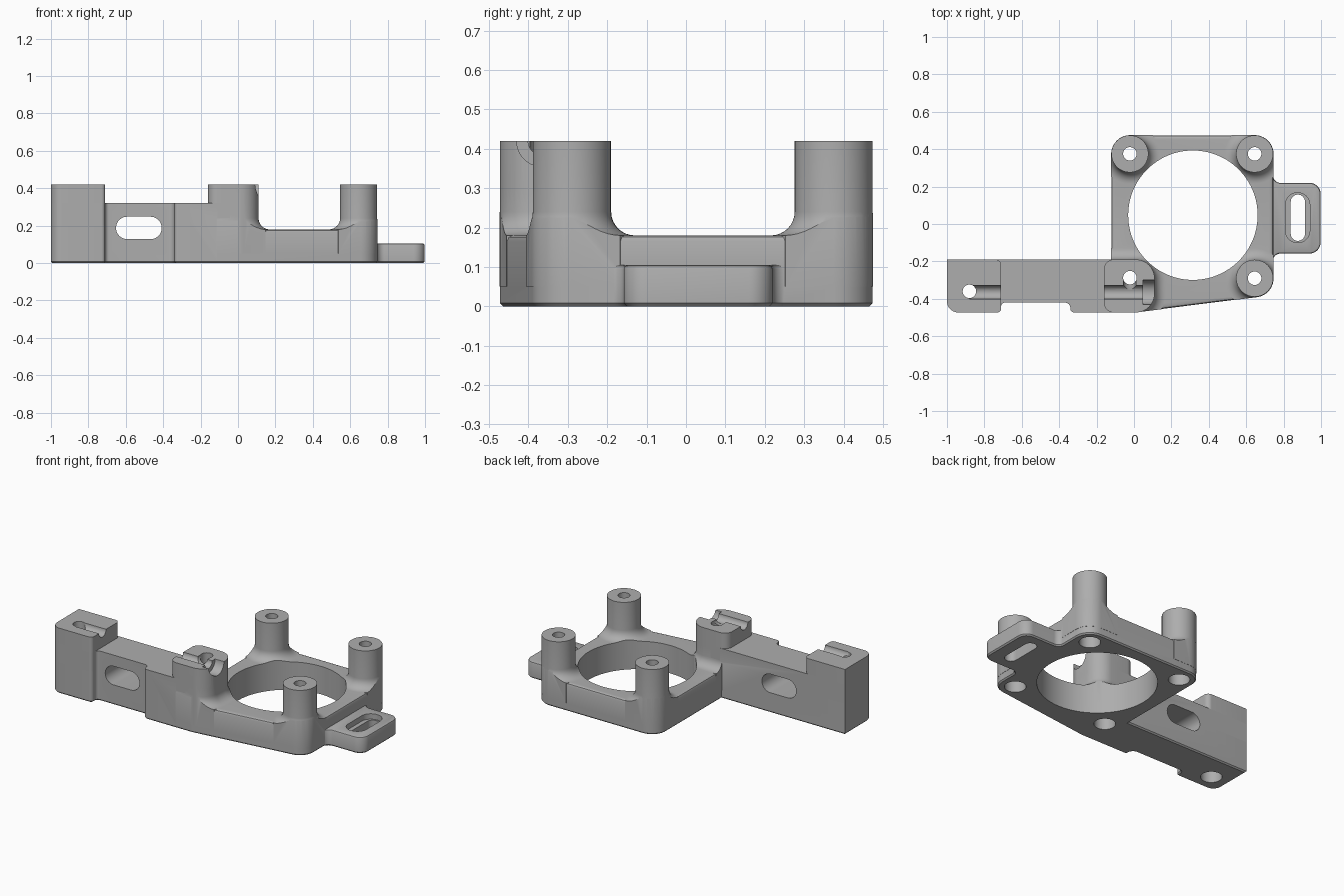
import bpy, bmesh, math
from mathutils import Vector, Matrix

if "Cube" in bpy.data.objects:
    bpy.data.objects.remove(bpy.data.objects["Cube"], do_unlink=True)

FRONT, BACK, TOP = -0.473, 0.474, 0.42
PLATE_TOP, FLARE = 0.18, 0.06
POST_R = 0.099
POSTS = [(-0.022, 0.375), (0.645, 0.375), (0.645, -0.29)]
BORE = (0.315, 0.047)
GROOVE_Y = -0.365


def outline(corners, grow=0.0, steps=10):
    """Counter-clockwise polygon with rounded corners (x, y, radius), offset by grow."""
    pts = []
    for i, (x, y, r) in enumerate(corners):
        p = Vector((x, y))
        a = (p - Vector(corners[i - 1][:2])).normalized()
        b = (Vector(corners[(i + 1) % len(corners)][:2]) - p).normalized()
        na, nb = Vector((a.y, -a.x)), Vector((b.y, -b.x))
        miter = (na + nb) / (1 + na.dot(nb))
        turn = math.atan2(a.x * b.y - a.y * b.x, a.dot(b))
        side = 1 if turn > 0 else -1
        rad = max(r + side * grow, 0.002)
        centre = p + miter * (grow - side * rad)
        start = math.atan2(na.y * side, na.x * side)
        for k in range(steps + 1):
            t = start + turn * k / steps
            pts.append(centre + rad * Vector((math.cos(t), math.sin(t))))
    return pts


def circle(x, y, r, steps=64):
    return [Vector((x + r * math.cos(2 * math.pi * k / steps),
                    y + r * math.sin(2 * math.pi * k / steps))) for k in range(steps)]


def loft(name, layers, matrix=None):
    """Solid skinned through (polygon, height) layers."""
    bm = bmesh.new()
    rings = [[bm.verts.new((p.x, p.y, z)) for p in poly] for poly, z in layers]
    for low, high in zip(rings, rings[1:]):
        for k in range(len(low)):
            j = (k + 1) % len(low)
            bm.faces.new((low[k], low[j], high[j], high[k]))
    bm.faces.new(rings[0][::-1])
    bm.faces.new(rings[-1])
    if matrix:
        bm.transform(matrix)
    mesh = bpy.data.meshes.new(name)
    bm.to_mesh(mesh)
    bm.free()
    ob = bpy.data.objects.new(name, mesh)
    bpy.context.collection.objects.link(ob)
    return ob


def combine(target, tool, operation):
    mod = target.modifiers.new("join", "BOOLEAN")
    mod.object, mod.operation, mod.solver = tool, operation, "EXACT"
    bpy.context.view_layer.objects.active = target
    bpy.ops.object.modifier_apply(modifier=mod.name)
    bpy.data.objects.remove(tool, do_unlink=True)


def rect(x0, x1, y0, y1, radii):
    return [(x0, y0, radii[0]), (x1, y0, radii[1]), (x1, y1, radii[2]), (x0, y1, radii[3])]


def based(shape, top, edge=0.0):
    """Layers with a small chamfer at the foot and an optional one at the top."""
    layers = [(outline(shape, -0.008), 0), (outline(shape), 0.008)]
    if edge:
        return layers + [(outline(shape), top - edge), (outline(shape, -edge * 0.3), top - edge * 0.3),
                         (outline(shape, -edge), top)]
    return layers + [(outline(shape), top)]


# Concave fillet steps: (outward offset, height)
fillet = [(FLARE * (1 - math.sin(t)), PLATE_TOP + FLARE * (1 - math.cos(t)))
          for t in [math.pi / 2 * k / 8 for k in range(9)]]

# Ring plate with rounded upper edge
plate_shape = [(-0.121, FRONT, 0.01), (0.0, FRONT, 0.05), (0.745, -0.379, 0.1),
               (0.745, BACK, 0.1), (-0.121, BACK, 0.1)]
body = loft("mounting_bracket", based(plate_shape, PLATE_TOP, 0.015))

# Three posts, flared into the plate
for x, y in POSTS:
    layers = [(circle(x, y, POST_R + FLARE), 0.05)]
    layers += [(circle(x, y, POST_R + d), z) for d, z in fillet]
    layers += [(circle(x, y, POST_R), TOP)]
    combine(body, loft("post", layers), "UNION")

# Flared foot of the corner block
block = rect(-0.16, 0.11, FRONT, -0.19, (0.05, 0.1, 0.1, 0.05))
layers = [(outline(block, FLARE), 0.05)] + [(outline(block, d), z) for d, z in fillet]
combine(body, loft("block_foot", layers + [(outline(block), 0.3)]), "UNION")

# Trim the flares to the plate outline
trim = [(outline(plate_shape, -0.007), -0.0005), (outline(plate_shape, 0.0012), 0.008),
        (outline(plate_shape, 0.0012), 0.6)]
combine(body, loft("trim", trim), "INTERSECT")

# Corner block
combine(body, loft("corner_block", [(outline(block), 0.05), (outline(block), TOP)]), "UNION")

# Arm with a shallow recess in its front
arm = [(-1, FRONT, 0.06), (-0.71, FRONT, 0.02), (-0.71, -0.42, 0.02), (-0.34, -0.42, 0.03),
       (-0.34, FRONT, 0.02), (-0.04, FRONT, 0), (-0.04, -0.19, 0), (-1, -0.19, 0)]
combine(body, loft("arm", based(arm, 0.32)), "UNION")

# Raised block at the end of the arm
end = rect(-1, -0.71, FRONT, -0.19, (0.06, 0.02, 0.03, 0))
combine(body, loft("end_block", [(outline(end), 0.2), (outline(end), TOP)]), "UNION")

# Side tab, blended into the plate
tab = [(0.70, -0.22, 0), (0.743, -0.22, 0), (0.743, -0.158, 0.04), (0.998, -0.158, 0.06),
       (0.998, 0.22, 0.06), (0.743, 0.22, 0.04), (0.743, 0.282, 0), (0.70, 0.282, 0)]
combine(body, loft("side_tab", based(tab, 0.105, 0.01)), "UNION")


def cut(layers, matrix=None):
    combine(body, loft("cutter", layers, matrix), "DIFFERENCE")


# Large bore
cut([(circle(*BORE, 0.346, 128), -0.1), (circle(*BORE, 0.346, 128), 0.6)])

# Screw holes with wide sockets from below
for x, y in POSTS + [(-0.022, -0.287), (-0.88, -0.36)]:
    cut([(circle(x, y, 0.062, 40), -0.1), (circle(x, y, 0.062, 40), 0.2),
         (circle(x, y, 0.036, 40), 0.2001), (circle(x, y, 0.036, 40), 0.6)])

# Stepped slot in the tab
slot = rect(0.81, 0.94, -0.1, 0.167, [0.064] * 4)
inner = rect(0.838, 0.914, -0.09, 0.157, [0.0375] * 4)
cut([(outline(inner), -0.1), (outline(inner), 0.07), (outline(slot), 0.0701), (outline(slot), 0.3)])

# Window through the arm
window = rect(-0.652, -0.408, 0.128, 0.248, [0.0595] * 4)
cut([(outline(window), 0.05), (outline(window), 0.7)], Matrix.Rotation(math.pi / 2, 4, "X"))


def channel(start, end, r):
    """Round-bottomed channel in the top faces between two points."""
    a, b = Vector((*start, TOP)), Vector((*end, TOP))
    spin = (b - a).to_track_quat("Z", "Y").to_matrix().to_4x4()
    ring = circle(0, 0, r, 40)
    cut([(ring, 0), (ring, (b - a).length)], Matrix.Translation(a) @ spin)


# Channels across the two raised blocks
channel((-0.88, GROOVE_Y), (-0.65, GROOVE_Y), 0.036)
channel((-0.25, GROOVE_Y), (0.07, GROOVE_Y), 0.036)
channel((-0.022, GROOVE_Y), (-0.022, -0.28), 0.034)
channel((0.047, GROOVE_Y), (0.2, GROOVE_Y), 0.065)

# Plain grey finish
grey = bpy.data.materials.new("plain_grey")
grey.use_nodes = True
colour = (0.42, 0.42, 0.42, 1)
grey.diffuse_color = colour
grey.node_tree.nodes["Principled BSDF"].inputs["Base Color"].default_value = colour
body.data.materials.clear()
body.data.materials.append(grey)

bpy.ops.object.select_all(action="DESELECT")
body.select_set(True)
bpy.context.view_layer.objects.active = body
bpy.ops.object.shade_smooth_by_angle(angle=math.radians(30))
